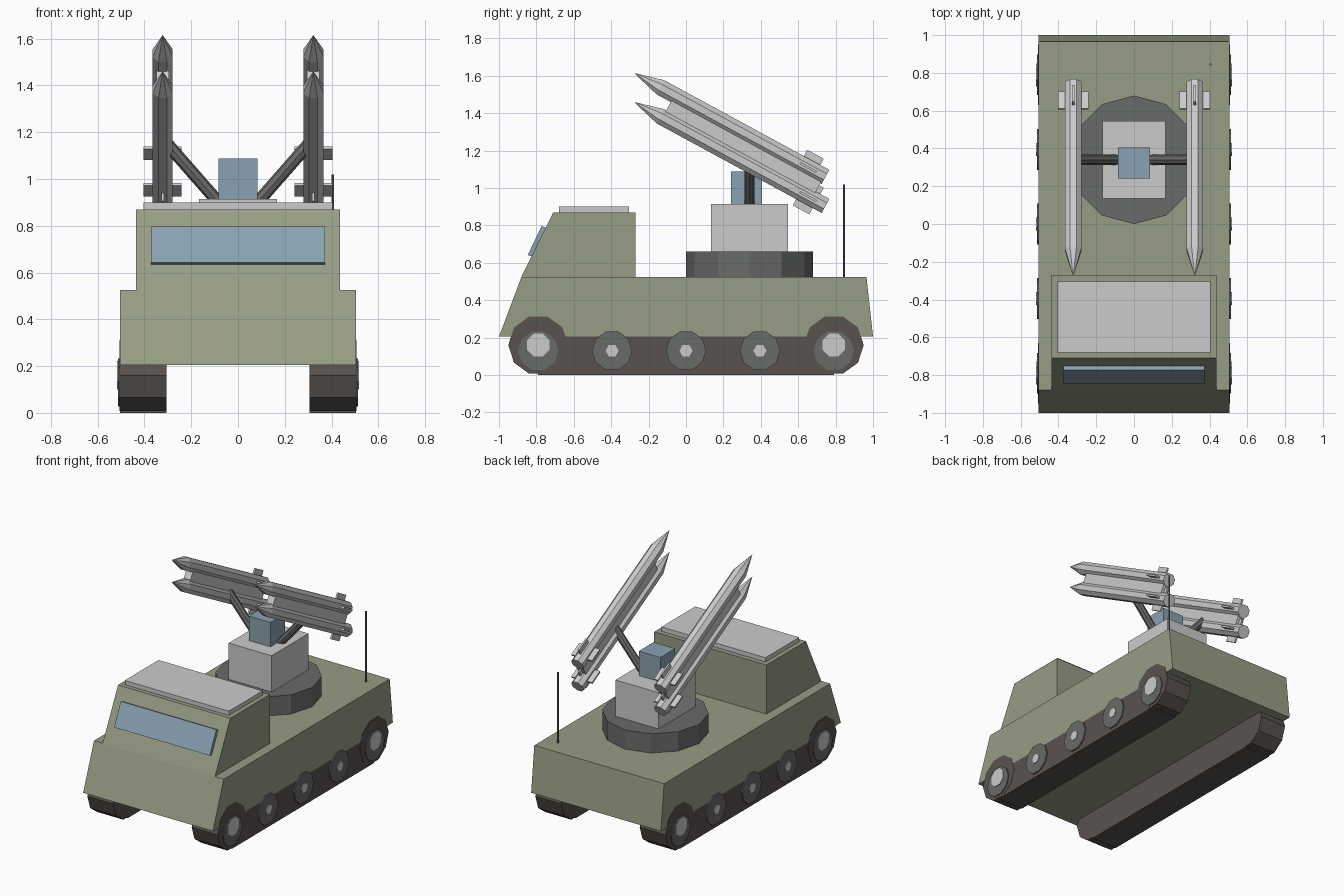
import bpy, bmesh
from math import sin, cos, pi, radians
from mathutils import Matrix, Vector

if "Cube" in bpy.data.objects:
    bpy.data.objects.remove(bpy.data.objects["Cube"])


def material(name, rgb):
    m = bpy.data.materials.new(name)
    m.diffuse_color = (*rgb, 1)
    m.use_nodes = True
    m.node_tree.nodes["Principled BSDF"].inputs["Base Color"].default_value = m.diffuse_color
    return m


OLIVE = material("olive", (0.31, 0.34, 0.235))
TRACK = material("track", (0.10, 0.085, 0.078))
DARK = material("dark_grey", (0.14, 0.145, 0.14))
GLASS = material("glass", (0.25, 0.36, 0.44))


def finish(name, bm, mat=None, matrix=None):
    bmesh.ops.recalc_face_normals(bm, faces=bm.faces)
    me = bpy.data.meshes.new(name)
    bm.to_mesh(me)
    bm.free()
    ob = bpy.data.objects.new(name, me)
    bpy.context.collection.objects.link(ob)
    if mat:
        me.materials.append(mat)
    if matrix:
        ob.matrix_world = matrix
    return ob


def prism(name, profile, x0, x1, mat=None):
    """Extrude a (y, z) outline along x."""
    bm = bmesh.new()
    a = [bm.verts.new((x0, y, z)) for y, z in profile]
    b = [bm.verts.new((x1, y, z)) for y, z in profile]
    n = len(a)
    bm.faces.new(a)
    bm.faces.new(b[::-1])
    for i in range(n):
        j = (i + 1) % n
        bm.faces.new((a[i], a[j], b[j], b[i]))
    return finish(name, bm, mat)


def box(name, x, y, z, mat=None, matrix=None):
    bm = bmesh.new()
    mid = Vector([(r[0] + r[1]) / 2 for r in (x, y, z)])
    size = [r[1] - r[0] for r in (x, y, z)]
    bmesh.ops.create_cube(bm, size=1, matrix=Matrix.Translation(mid) @ Matrix.Diagonal((*size, 1)))
    return finish(name, bm, mat, matrix)


def rod(name, p, q, r, n, mat=None):
    p, q = Vector(p), Vector(q)
    bm = bmesh.new()
    m = Matrix.Translation((p + q) / 2) @ (q - p).to_track_quat('Z', 'Y').to_matrix().to_4x4()
    bmesh.ops.create_cone(bm, cap_ends=True, segments=n, radius1=r, radius2=r,
                          depth=(q - p).length, matrix=m)
    return finish(name, bm, mat)


def ngon(y, z, r, n, phase=0):
    return [(y + r * cos(phase + 2 * pi * i / n), z + r * sin(phase + 2 * pi * i / n)) for i in range(n)]


# Hull, cab, roof plate and windscreen
prism("hull", [(-1, 0.205), (-0.88, 0.525), (0.965, 0.525), (1, 0.205)], -0.505, 0.505, OLIVE)
prism("cab", [(-0.88, 0.525), (-0.71, 0.87), (-0.27, 0.87), (-0.27, 0.525)], -0.437, 0.437, OLIVE)
box("roof_plate", (-0.405, 0.405), (-0.68, -0.305), (0.87, 0.9))
prism("windscreen", [(-0.846, 0.642), (-0.772, 0.797), (-0.75, 0.787), (-0.826, 0.635)], -0.372, 0.372, GLASS)

# Running gear on both sides
for s in (-1, 1):
    box("track_belt", sorted((s * 0.305, s * 0.505)), (-0.79, 0.79), (0, 0.206), TRACK)
    for y in (-0.79, 0.79):
        prism("track_end", ngon(y, 0.16, 0.16, 10), s * 0.305, s * 0.507, TRACK)
        prism("end_wheel", ngon(y, 0.13, 0.108, 10), s * 0.45, s * 0.514, DARK)
        prism("end_hub", ngon(y, 0.16, 0.066, 8, pi / 8), s * 0.45, s * 0.518)
    for y in (-0.395, 0, 0.395):
        prism("road_wheel", ngon(y, 0.13, 0.108, 10), s * 0.45, s * 0.514, DARK)
        prism("road_hub", ngon(y, 0.13, 0.035, 6), s * 0.45, s * 0.518)

# Turret
rod("turret_ring", (0, 0.34, 0.525), (0, 0.34, 0.66), 0.34, 12, DARK)
box("turret_body", (-0.167, 0.167), (0.135, 0.545), (0.66, 0.915))
box("sensor_head", (-0.084, 0.084), (0.24, 0.405), (0.915, 1.087), GLASS)
rod("antenna", (0.405, 0.845, 0.525), (0.405, 0.845, 1.02), 0.006, 6, DARK)

# Missile pairs: local +y runs from the nose tip to the tail
TILT = Matrix.Rotation(radians(-28.5), 4, 'X')
LENGTH, NOSE, R = 1.165, 0.16, 0.043


def missile(frame):
    bm = bmesh.new()
    turn = Matrix.Rotation(pi / 8, 3, 'Y')
    tip = bm.verts.new((0, 0, 0))
    rings = []
    for y in (NOSE, LENGTH):
        rings.append([bm.verts.new(turn @ Vector((u, y, v))) for u, v in ngon(0, 0, R / cos(pi / 8), 8)])
    a, b = rings
    for i in range(8):
        j = (i + 1) % 8
        bm.faces.new((tip, a[i], a[j]))
        bm.faces.new((a[i], a[j], b[j], b[i]))
    bm.faces.new(b)
    finish("missile", bm, None, frame)
    box("side_fins", (-0.081, 0.081), (1.01, 1.11), (-0.006, 0.006), None, frame)
    box("upright_fins", (-0.006, 0.006), (1.01, 1.11), (-0.081, 0.081), None, frame)


for s in (-1, 1):
    for z in (1.615, 1.46):
        missile(Matrix.Translation((s * 0.322, -0.278, z)) @ TILT)
    box("launch_rail", (-0.026, 0.026), (0.21, 1.12), (-0.04, 0.04), None,
        Matrix.Translation((s * 0.322, -0.278, 1.5375)) @ TILT)
    rod("launcher_arm", (s * 0.07, 0.34, 0.885), (s * 0.32, 0.34, 1.17), 0.027, 8, DARK)
